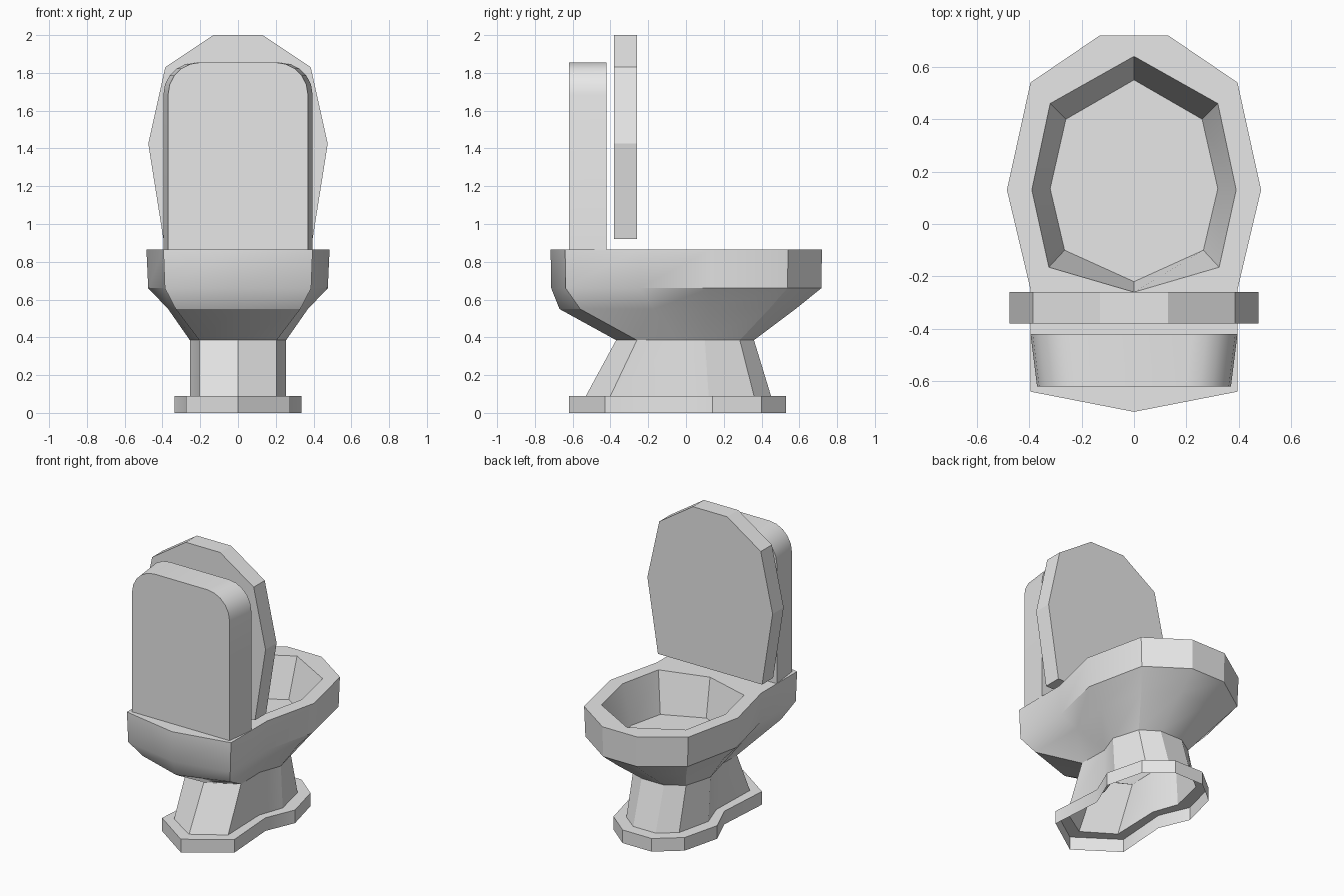
import bpy, bmesh, math

if "Cube" in bpy.data.objects:
    bpy.data.objects.remove(bpy.data.objects["Cube"])

ceramic = bpy.data.materials.new("ceramic_grey")
ceramic.use_nodes = True
colour = (0.8, 0.8, 0.8, 1)
ceramic.diffuse_color = colour
ceramic.node_tree.nodes["Principled BSDF"].inputs["Base Color"].default_value = colour


def mirrored(half):
    """Close a half outline (x >= 0) by mirroring it across x = 0."""
    return half + [(-x, y) for x, y in reversed(half) if x > 0]


def ring(bm, half, z):
    return [bm.verts.new((x, y, z)) for x, y in mirrored(half)]


def upright_ring(bm, half, y):
    return [bm.verts.new((x, y, z)) for x, z in mirrored(half)]


def bridge(bm, a, b):
    n = len(a)
    for i in range(n):
        j = (i + 1) % n
        bm.faces.new((a[i], a[j], b[j], b[i]))


def finish(bm, name, angle):
    mesh = bpy.data.meshes.new(name)
    bm.to_mesh(mesh)
    bm.free()
    mesh.materials.append(ceramic)
    obj = bpy.data.objects.new(name, mesh)
    bpy.context.collection.objects.link(obj)
    bpy.ops.object.select_all(action='DESELECT')
    obj.select_set(True)
    bpy.context.view_layer.objects.active = obj
    bpy.ops.object.shade_smooth_by_angle(angle=math.radians(angle))
    return obj


# Half outlines, from the tank-side tip round to the bowl end
foot = [(0, -.62), (.275, -.43), (.25, -.06), (.335, .14), (.27, .4), (.11, .53)]
ankle = [(0, -.53), (.205, -.4), (.195, -.05), (.255, .12), (.2, .36), (.085, .45)]
neck = [(0, -.37), (.205, -.26), (.2, -.05), (.255, .1), (.2, .285), (.085, .36)]
belly = [(0, -.67), (.33, -.56), (.32, -.17), (.37, .12), (.31, .44), (.11, .58)]
rim = [(0, -.717), (.395, -.64), (.395, -.25), (.485, .13), (.395, .54), (.13, .72)]
rim_low = [(x * .98, y * .995) for x, y in rim]
opening = [(0, -.26), (.325, -.165), (.39, .13), (.32, .46), (0, .64)]
basin = [(0, -.22), (.265, -.10), (.32, .135), (.26, .4), (0, .55)]

# Bowl and pedestal: one shell, open underneath
bm = bmesh.new()
sections = [(foot, 0), (foot, .09), (ankle, .09), (neck, .385),
            (belly, .55), (rim_low, .66), (rim, .865)]
loops = [ring(bm, half, z) for half, z in sections]
for low, high in zip(loops, loops[1:]):
    bridge(bm, low, high)

# Basin sunk into the rim
lip = ring(bm, opening, .865)
floor = ring(bm, basin, .6)
bridge(bm, lip, floor)
bm.faces.new(floor)

# Flat rim top between the outer edge and the basin
edges = [bm.edges.get((l[i - 1], l[i])) for l in (loops[-1], lip) for i in range(len(l))]
bmesh.ops.triangle_fill(bm, edges=edges, use_beauty=True, normal=(0, 0, 1))
bmesh.ops.recalc_face_normals(bm, faces=bm.faces)
if max(bm.faces, key=lambda f: f.calc_center_median().z).normal.z < 0:
    bmesh.ops.reverse_faces(bm, faces=bm.faces)
finish(bm, "bowl_and_pedestal", 30)


def slab(name, outline_a, y_a, outline_b, y_b, angle):
    bm = bmesh.new()
    a, b = upright_ring(bm, outline_a, y_a), upright_ring(bm, outline_b, y_b)
    bridge(bm, a, b)
    bm.faces.new(a)
    bm.faces.new(b)
    bmesh.ops.recalc_face_normals(bm, faces=bm.faces)
    finish(bm, name, angle)


# Raised lid
lid = [(.395, .92), (.475, 1.425), (.385, 1.83), (.13, 2.0)]
slab("lid", lid, -.38, lid, -.26, 20)


# Tank with rounded top corners, narrower on its outer face
def tank_outline(w):
    corner = [(w - .17 + .17 * math.cos(t), 1.685 + .17 * math.sin(t))
              for t in (math.radians(a) for a in range(0, 91, 18))]
    return [(w, .865)] + corner


slab("tank", tank_outline(.37), -.62, tank_outline(.395), -.42, 30)
